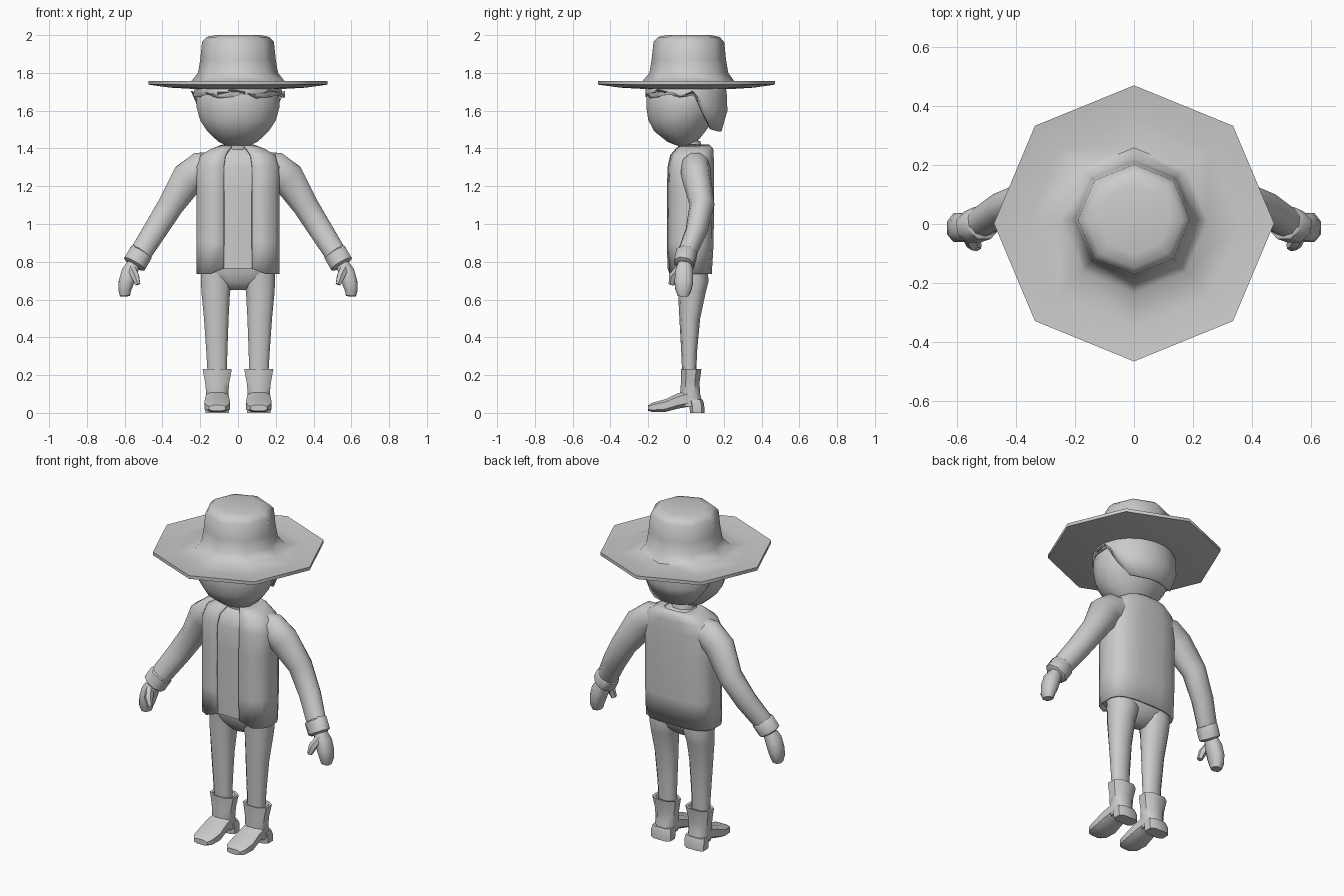
import bpy, bmesh, math
from mathutils import Vector as V

grey = bpy.data.materials.new("plain_grey")
grey.diffuse_color = (0.6, 0.6, 0.6, 1)


def finish(name, bm, mirror=False, thick=0, angle=50):
    bmesh.ops.recalc_face_normals(bm, faces=bm.faces)
    me = bpy.data.meshes.new(name)
    bm.to_mesh(me)
    bm.free()
    me.materials.append(grey)
    for p in me.polygons:
        p.use_smooth = True
    me.set_sharp_from_angle(angle=math.radians(angle))
    ob = bpy.data.objects.new(name, me)
    bpy.context.collection.objects.link(ob)
    if thick:
        m = ob.modifiers.new("thickness", 'SOLIDIFY')
        m.thickness, m.offset = thick, -1
    if mirror:
        ob.modifiers.new("mirror", 'MIRROR')
    return ob


def loft(rings, n=8, e=2, caps=(True, True), turn=0.5):
    """Skin rings given as (centre, u half axis, v half axis); e sets squareness."""
    bm = bmesh.new()
    rows = []
    for c, u, v in rings:
        row = []
        for i in range(n):
            a = 2 * math.pi * (i + turn) / n
            cu, sv = math.cos(a), math.sin(a)
            cu = math.copysign(abs(cu) ** (2 / e), cu)
            sv = math.copysign(abs(sv) ** (2 / e), sv)
            row.append(bm.verts.new(V(c) + V(u) * cu + V(v) * sv))
        rows.append(row)
    for a, b in zip(rows, rows[1:]):
        for i in range(n):
            j = (i + 1) % n
            bm.faces.new((a[i], a[j], b[j], b[i]))
    if caps[0]:
        bm.faces.new(rows[0])
    if caps[1]:
        bm.faces.new(rows[-1])
    return bm


def flat(z, rx, y0, y1, x=0):
    """Horizontal ring reaching from y0 to y1."""
    return ((x, (y0 + y1) / 2, z), (rx, 0, 0), (0, (y1 - y0) / 2, 0))


def limb(points):
    """Rings square to a path of (centre, in-plane radius, depth radius)."""
    out = []
    for i, (c, ru, rv) in enumerate(points):
        a, b = points[max(i - 1, 0)][0], points[min(i + 1, len(points) - 1)][0]
        t = (V(b) - V(a)).normalized()
        u = V((0, 1, 0)).cross(t).normalized()
        out.append((c, u * ru, t.cross(u) * rv))
    return out


# Hat: eight-sided crown and wide brim
hat = [(0.12, 2.0, 0.015), (0.165, 1.99, 0.015), (0.19, 1.965, 0.015), (0.2, 1.87, 0.015),
       (0.212, 1.80, 0.015), (0.25, 1.752, 0.012), (0.36, 1.742, 0.005), (0.475, 1.757, 0.002),
       (0.475, 1.738, 0.002), (0.36, 1.722, 0.005), (0.24, 1.715, 0.012)]
finish("hat", loft([flat(z, r, y - r * 0.985, y + r * 0.985) for r, z, y in hat], turn=0))

# Head and neck
finish("head", loft([flat(1.415, 0.06, -0.05, 0.03), flat(1.435, 0.105, -0.1, 0.06),
                     flat(1.49, 0.165, -0.17, 0.105), flat(1.55, 0.205, -0.203, 0.15),
                     flat(1.62, 0.224, -0.214, 0.185), flat(1.69, 0.222, -0.212, 0.195),
                     flat(1.74, 0.2, -0.19, 0.19)], 16))
finish("neck", loft([flat(1.36, 0.075, -0.04, 0.1), flat(1.44, 0.068, -0.05, 0.08)], 8))

# Hair: shell with a jagged fringe, hanging lower at the back
bm = loft([flat(1.76, 0.215, -0.2, 0.2), flat(1.7, 0.237, -0.218, 0.218),
           flat(1.6, 0.238, -0.216, 0.222), flat(1.49, 0.2, -0.19, 0.19)], 20, caps=(False, False))
for i, v in enumerate(bm.verts):
    back = min(max((v.co.y - 0.03) / 0.11, 0), 1)
    fringe = 1.672 + 0.03 * (i % 3 == 0)
    if v.co.z < 1.65:
        low = v.co.z < 1.55
        full = v.co.z
        v.co.z = full * back + (fringe if low else fringe + 0.012) * (1 - back)
        if low and back < 1:  # keep raised edge outside the head
            k = 1 + 0.19 * (1 - back)
            v.co.x, v.co.y = v.co.x * k, v.co.y * (1 + 0.14 * (1 - back))
finish("hair", bm, thick=0.015)

# Jacket: squarish tube, open down the front
body = [(0.735, 0.222, -0.1, 0.138), (0.9, 0.222, -0.102, 0.148), (1.17, 0.222, -0.102, 0.15),
        (1.30, 0.225, -0.1, 0.15), (1.365, 0.2, -0.085, 0.148), (1.40, 0.14, -0.055, 0.145),
        (1.42, 0.085, -0.03, 0.125)]
bm = loft([flat(*r) for r in body], 16, 3, (False, False))
gap = [f for f in bm.faces if abs(f.calc_center_median().x) < 0.01 and f.calc_center_median().y < 0]
bmesh.ops.delete(bm, geom=gap, context='FACES')
for v in bm.verts:  # rounded front hem corners
    if v.co.z < 0.75 and abs(v.co.x) < 0.1 and v.co.y < 0:
        v.co.z = 0.765
finish("jacket", bm, thick=0.012)

# Shirt under the jacket
finish("shirt", loft([flat(max(z, 0.765) - (0.008 if z > 1.3 else 0), rx - 0.013, y0 + 0.011, y1 - 0.013)
                      for z, rx, y0, y1 in body], 16, 3))

# Sleeves, cuffs and hands
finish("sleeve", loft(limb([((0.13, 0.05, 1.305), 0.08, 0.075), ((0.195, 0.05, 1.295), 0.093, 0.08),
                            ((0.262, 0.055, 1.245), 0.093, 0.078), ((0.355, 0.085, 1.1), 0.072, 0.066),
                            ((0.44, 0.055, 0.965), 0.066, 0.058), ((0.525, 0.0, 0.83), 0.06, 0.05)]), 10), True)
finish("cuff", loft(limb([((0.508, 0.005, 0.855), 0.055, 0.048), ((0.513, 0.004, 0.848), 0.068, 0.06),
                          ((0.547, -0.01, 0.79), 0.068, 0.058), ((0.552, -0.012, 0.782), 0.052, 0.042)]), 8), True)
finish("hand", loft(limb([((0.545, -0.005, 0.80), 0.034, 0.034), ((0.575, -0.01, 0.745), 0.045, 0.05),
                          ((0.592, -0.012, 0.69), 0.043, 0.052), ((0.6, -0.014, 0.65), 0.036, 0.045),
                          ((0.598, -0.016, 0.618), 0.028, 0.03)]), 8, 2.5), True)
finish("thumb", loft(limb([((0.565, -0.03, 0.765), 0.024, 0.024), ((0.545, -0.068, 0.725), 0.024, 0.024),
                           ((0.53, -0.075, 0.68), 0.015, 0.017)]), 6), True)

# Trousers: hips and legs
finish("hips", loft([flat(0.65, 0.05, -0.01, 0.06), flat(0.69, 0.13, -0.04, 0.1),
                     flat(0.74, 0.2, -0.06, 0.12), flat(0.82, 0.2, -0.07, 0.12)], 12, 2.5))
finish("leg", loft([flat(0.2, 0.053, -0.02, 0.055, 0.11), flat(0.32, 0.058, -0.025, 0.058, 0.112),
                    flat(0.5, 0.068, -0.035, 0.075, 0.115), flat(0.64, 0.079, -0.042, 0.105, 0.118),
                    flat(0.7, 0.088, -0.045, 0.12, 0.112), flat(0.78, 0.09, -0.05, 0.11, 0.11)], 10, 2.3), True)

# Boots: shaft with a rim, heel and foot
finish("boot_shaft", loft([flat(0.035, 0.062, -0.03, 0.095, 0.11), flat(0.1, 0.062, -0.035, 0.078, 0.11),
                           flat(0.16, 0.068, -0.03, 0.075, 0.11), flat(0.232, 0.082, -0.03, 0.085, 0.11),
                           flat(0.23, 0.066, -0.02, 0.072, 0.11), flat(0.2, 0.055, -0.015, 0.06, 0.11)],
                          8, 2.5), True)
finish("boot_heel", loft([flat(0, 0.066, 0.02, 0.1, 0.11), flat(0.045, 0.068, 0.015, 0.098, 0.11),
                          flat(0.07, 0.062, 0.01, 0.09, 0.11)], 8, 3.5), True)
foot = [(-0.2, 0.01, 0.042, 0.045), (-0.175, 0.003, 0.056, 0.064), (-0.11, 0.003, 0.074, 0.072),
        (-0.045, 0.02, 0.105, 0.066), (0.04, 0.035, 0.13, 0.06)]
finish("boot_foot", loft([((0.11, y, (z0 + z1) / 2), (rx, 0, 0), (0, 0, (z1 - z0) / 2))
                          for y, z0, z1, rx in foot], 8, 3), True)
